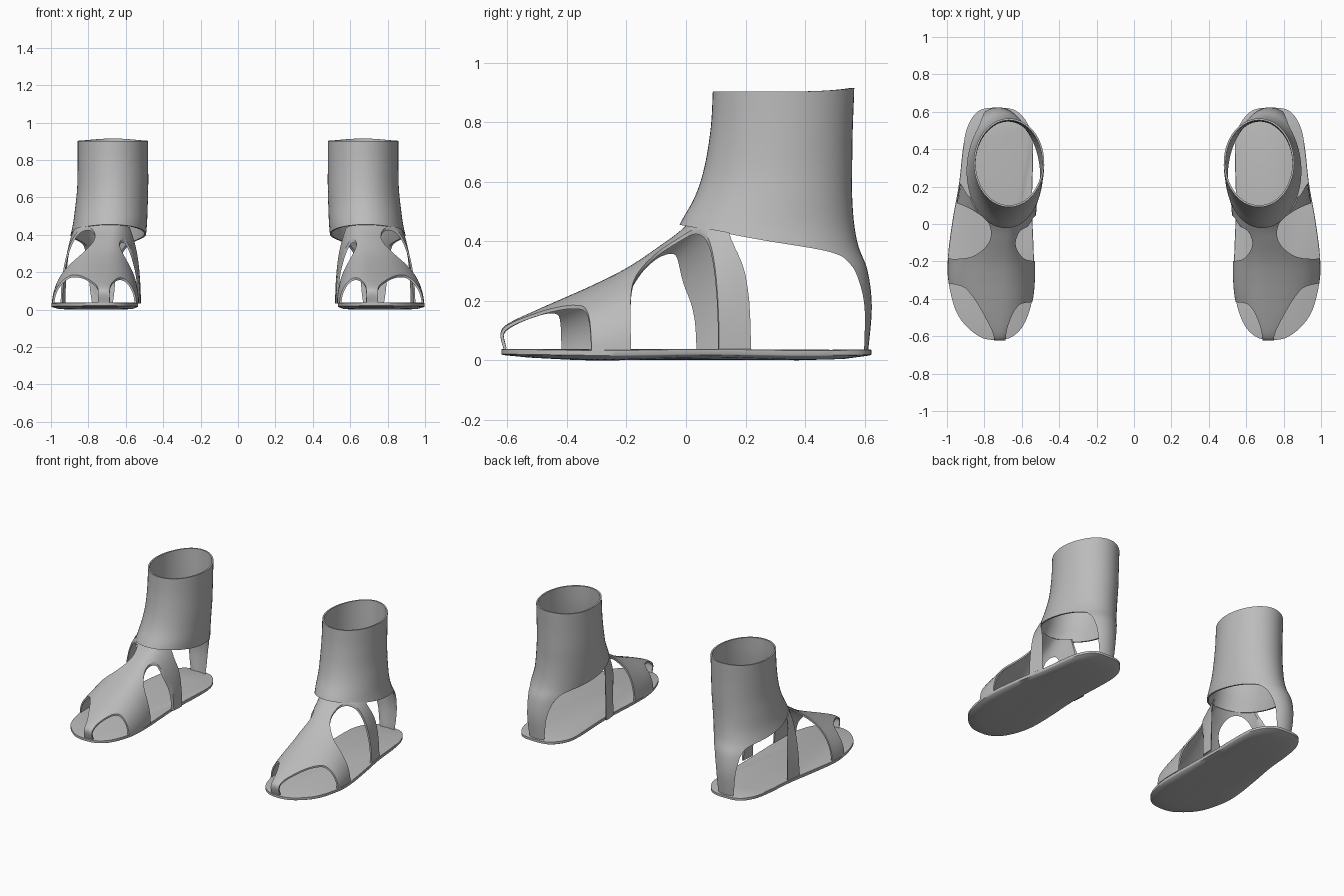
import bpy, bmesh, math
from mathutils import Vector

if "Cube" in bpy.data.objects:
    bpy.data.objects.remove(bpy.data.objects["Cube"], do_unlink=True)

grey = bpy.data.materials.new("plain_grey")
grey.use_nodes = True
COLOUR = (0.5, 0.5, 0.5, 1)
grey.diffuse_color = COLOUR
grey.node_tree.nodes["Principled BSDF"].inputs["Base Color"].default_value = COLOUR


def spline(points, steps, closed=False):
    """Smooth curve through points of any dimension."""
    n = len(points)
    pick = (lambda i: points[i % n]) if closed else (lambda i: points[min(max(i, 0), n - 1)])
    out = []
    for i in range(n if closed else n - 1):
        a, b, c, d = (pick(i + k) for k in (-1, 0, 1, 2))
        for s in range(steps):
            t = s / steps
            out.append([0.5 * (2 * q + (r - p) * t + (2 * p - 5 * q + 4 * r - u) * t * t
                               + (3 * q - p - 3 * r + u) * t ** 3)
                        for p, q, r, u in zip(a, b, c, d)])
    if not closed:
        out.append(list(points[-1]))
    return out


def make(name, verts, faces):
    mesh = bpy.data.meshes.new(name)
    mesh.from_pydata(verts, [], faces)
    mesh.materials.append(grey)
    ob = bpy.data.objects.new(name, mesh)
    bpy.context.collection.objects.link(ob)
    return ob


def loft(name, rows, wrap=False):
    """Skin between rows holding equal numbers of points."""
    m = len(rows[0])
    faces = [(i * m + j, i * m + (j + 1) % m, (i + 1) * m + (j + 1) % m, (i + 1) * m + j)
             for i in range(len(rows) - 1) for j in range(m if wrap else m - 1)]
    return make(name, [p for r in rows for p in r], faces)


def prism(outline, place, low, high):
    """Closed cutter made by extruding a flat outline."""
    n = len(outline)
    verts = [place(a, b, c) for c in (low, high) for a, b in outline]
    faces = [(i, (i + 1) % n, (i + 1) % n + n, i + n) for i in range(n)]
    faces += [tuple(range(n))[::-1], tuple(range(n, 2 * n))]
    ob = make("cutter", verts, faces)
    bm = bmesh.new()
    bm.from_mesh(ob.data)
    bmesh.ops.recalc_face_normals(bm, faces=bm.faces)
    bm.to_mesh(ob.data)
    bm.free()
    ob.hide_render = True
    return ob


def finish(ob, side_name, cutters=(), thickness=0.0):
    """Thicken, cut, bake, then make the mirrored partner."""
    if thickness:
        mod = ob.modifiers.new("thickness", "SOLIDIFY")
        mod.thickness = thickness
        mod.offset = -1
    for c in cutters:
        mod = ob.modifiers.new("cut", "BOOLEAN")
        mod.operation = "DIFFERENCE"
        mod.solver = "EXACT"
        mod.object = c
    deps = bpy.context.evaluated_depsgraph_get()
    mesh = bpy.data.meshes.new_from_object(ob.evaluated_get(deps))
    ob.modifiers.clear()
    ob.data = mesh
    for c in cutters:
        bpy.data.objects.remove(c, do_unlink=True)
    ob.name = "left_" + side_name
    twin = bpy.data.objects.new("right_" + side_name, mesh.copy())
    bpy.context.collection.objects.link(twin)
    bm = bmesh.new()
    bm.from_mesh(twin.data)
    bmesh.ops.scale(bm, vec=(-1, 1, 1), verts=bm.verts)
    bmesh.ops.reverse_faces(bm, faces=bm.faces)
    bm.to_mesh(twin.data)
    bm.free()
    for o in (ob, twin):
        bpy.ops.object.select_all(action="DESELECT")
        o.select_set(True)
        bpy.context.view_layer.objects.active = o
        bpy.ops.object.shade_smooth_by_angle(angle=math.radians(40))


# Sole: rounded outline with a gently bulging, wavy underside
outline = spline([(0.72, -0.62), (0.83, -0.6), (0.94, -0.49), (0.99, -0.32), (0.995, -0.18),
                  (0.97, 0.02), (0.935, 0.22), (0.915, 0.4), (0.89, 0.52), (0.83, 0.605),
                  (0.73, 0.622), (0.63, 0.605), (0.56, 0.52), (0.54, 0.4), (0.545, 0.1),
                  (0.535, -0.2), (0.54, -0.38), (0.58, -0.52), (0.64, -0.595)], 5, True)


def wave(y):
    return 0.004 + 0.004 * math.cos((y - 0.07) * math.tau / 0.7)


def sole_ring(scale, z, follow):
    return [(0.745 + (x - 0.745) * scale, y * scale, z + follow * wave(y * scale))
            for x, y in outline]


sole = loft("sole", [sole_ring(0.6, 0, 1), sole_ring(0.85, 0.003, 1), sole_ring(0.99, 0.014, 0.5),
                     sole_ring(1, 0.017, 0.5), sole_ring(1, 0.033, 0.5),
                     sole_ring(0.99, 0.035, 0.5)], True)
bm = bmesh.new()
bm.from_mesh(sole.data)
bmesh.ops.holes_fill(bm, edges=bm.edges)
bmesh.ops.recalc_face_normals(bm, faces=bm.faces)
bm.to_mesh(sole.data)
bm.free()
finish(sole, "sole")

# Front upper: arched sections given as (y, inner x, ridge x, outer x, height)
BASE = 0.033
sections = spline([(-0.612, 0.66, 0.72, 0.78, 0.005), (-0.622, 0.655, 0.72, 0.79, 0.06),
                   (-0.595, 0.63, 0.715, 0.84, 0.092), (-0.5, 0.568, 0.71, 0.935, 0.137),
                   (-0.4, 0.54, 0.705, 0.975, 0.181), (-0.3, 0.53, 0.70, 0.993, 0.226),
                   (-0.2, 0.53, 0.695, 0.993, 0.277), (-0.1, 0.535, 0.685, 0.985, 0.343),
                   (0.0, 0.53, 0.67, 0.97, 0.42), (0.1, 0.52, 0.68, 0.95, 0.54),
                   (0.26, 0.52, 0.69, 0.925, 0.74)], 5)
rows = []
for y, inner, ridge, outer, h in sections:
    angles = [math.pi * (j / 40 - 0.5) for j in range(41)]
    rows.append([(ridge + math.sin(a) * (outer - ridge if a > 0 else ridge - inner), y,
                  BASE + h * math.cos(a)) for a in angles])
upper = loft("upper", rows)
# Trim the upper along the sloping lower rim of the cuff
bm = bmesh.new()
bm.from_mesh(upper.data)
bmesh.ops.bisect_plane(bm, geom=bm.verts[:] + bm.edges[:] + bm.faces[:], dist=1e-5,
                       plane_co=Vector((0, -0.02, 0.46)), plane_no=Vector((0, 0.183, 1)),
                       clear_outer=True)
bm.to_mesh(upper.data)
bm.free()
# Openings seen from above: curved side of each, closed off beyond the foot
openings = [
    ([(0.75, -0.7), (0.75, -0.6), (0.795, -0.5), (0.865, -0.385), (0.93, -0.33), (1.1, -0.305)],
     [(1.1, -0.7)]),
    ([(0.685, -0.7), (0.685, -0.6), (0.665, -0.52), (0.625, -0.445), (0.57, -0.42), (0.4, -0.415)],
     [(0.4, -0.7)]),
    ([(1.1, -0.18), (0.92, -0.185), (0.83, -0.155), (0.77, -0.085), (0.775, 0.0), (0.84, 0.06),
      (0.93, 0.105), (1.1, 0.16)], []),
    ([(0.4, -0.2), (0.56, -0.195), (0.615, -0.155), (0.633, -0.1), (0.61, -0.04), (0.565, -0.01),
      (0.52, 0.05), (0.4, 0.1)], []),
    ([(1.1, 0.28), (0.94, 0.225), (0.87, 0.14), (0.7, 0.1), (0.57, 0.09), (0.52, 0.13), (0.4, 0.16)],
     [(0.4, 0.5), (1.1, 0.5)])]
cutters = [prism(spline(curve, 6) + extra, lambda a, b, c: (a, b, c), -0.2, 1.0)
           for curve, extra in openings]
finish(upper, "upper", cutters, 0.01)

# Cuff and heel strap: oval rings given as (z, front y, back y, inner x, outer x)
rings = spline([(0.035, -0.03, 0.612, 0.53, 0.92), (0.18, -0.04, 0.624, 0.53, 0.92),
                (0.3, -0.05, 0.61, 0.515, 0.915), (0.38, -0.05, 0.58, 0.495, 0.90),
                (0.455, -0.022, 0.565, 0.487, 0.883), (0.55, 0.03, 0.558, 0.483, 0.87),
                (0.65, 0.062, 0.558, 0.48, 0.86), (0.78, 0.083, 0.56, 0.48, 0.857),
                (0.903, 0.09, 0.565, 0.48, 0.857)], 5)
rows = []
for z, front, back, inner, outer in rings:
    row = []
    for j in range(56):
        a = math.tau * j / 56
        lift = 0.012 * max(0, math.sin(a)) ** 3 if z > 0.9 else 0
        row.append(((inner + outer) / 2 + (outer - inner) / 2 * math.cos(a),
                    (front + back) / 2 + (back - front) / 2 * math.sin(a), z + lift))
    rows.append(row)
cuff = loft("cuff", rows, True)
rim = spline([(-0.3, 0.506), (-0.02, 0.455), (0.25, 0.405), (0.48, 0.365), (0.55, 0.325),
              (0.583, 0.26), (0.6, 0.17), (0.598, 0.03), (0.595, -0.1)], 6)
side_cut = prism(rim + [(-0.3, -0.1)], lambda a, b, c: (c, a, b), 0.2, 1.3)
finish(cuff, "cuff_and_heel_strap", [side_cut], 0.01)
